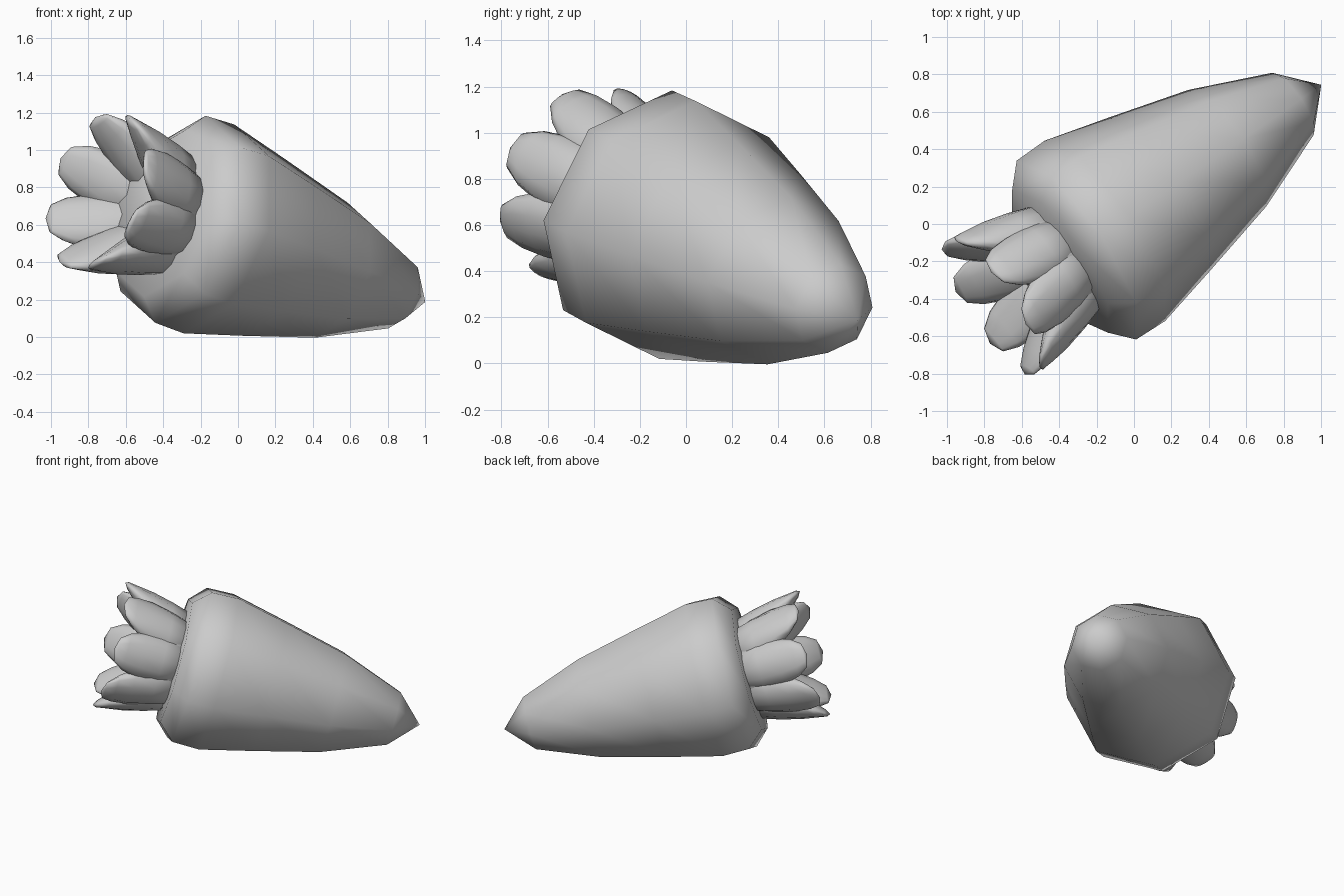
import bpy
import bmesh
import math
from mathutils import Vector

cube = bpy.data.objects.get("Cube")
if cube:
    bpy.data.objects.remove(cube, do_unlink=True)

# Root frame: the axis runs from the leafy end down to the tip
CENTRE = Vector((-0.22, -0.08, 0.60))
AXIS = Vector((0.80, 0.54, -0.27)).normalized()
SIDE = Vector((0, 0, 1)).cross(AXIS).normalized()
UP = AXIS.cross(SIDE)

grey = bpy.data.materials.new("light_grey")
grey.use_nodes = True
grey.diffuse_color = (0.6, 0.6, 0.6, 1)
shader = grey.node_tree.nodes["Principled BSDF"]
shader.inputs["Base Color"].default_value = grey.diffuse_color
shader.inputs["Roughness"].default_value = 0.8


def radial(angle):
    return SIDE * math.cos(angle) + UP * math.sin(angle)


def axis_rings(profile, sides, turn):
    """Rings around the root axis from (distance along axis, radius) pairs."""
    return [[CENTRE + AXIS * t + radial(turn + math.tau * i / sides) * r
             for i in range(sides)] for t, r in profile]


def loft(name, rings, start, end):
    """Skin a list of point rings and close both ends with a pole."""
    bm = bmesh.new()
    loops = [[bm.verts.new(p) for p in ring] for ring in rings]
    n = len(loops[0])
    for a, b in zip(loops, loops[1:]):
        for i in range(n):
            j = (i + 1) % n
            bm.faces.new((a[i], a[j], b[j], b[i]))
    for loop, point in ((loops[0], start), (loops[-1], end)):
        pole = bm.verts.new(point)
        for i in range(n):
            bm.faces.new((loop[i], loop[(i + 1) % n], pole))
    bmesh.ops.recalc_face_normals(bm, faces=bm.faces)
    for face in bm.faces:
        face.smooth = True
    mesh = bpy.data.meshes.new(name)
    bm.to_mesh(mesh)
    bm.free()
    mesh.materials.append(grey)
    bpy.context.collection.objects.link(bpy.data.objects.new(name, mesh))


# Root: eight-sided taper
root_profile = [(-0.22, 0.46), (-0.11, 0.575), (0.08, 0.58),
                (0.45, 0.49), (0.90, 0.375), (1.34, 0.20)]
loft("root", axis_rings(root_profile, 8, math.radians(1)),
     CENTRE - AXIS * 0.25, CENTRE + AXIS * 1.53)

# Crown: shallow cup that joins the leaves at their bases
crown_profile = [(-0.18, 0.31), (-0.33, 0.345), (-0.44, 0.34)]
loft("leaf_crown", axis_rings(crown_profile, 16, 0),
     CENTRE - AXIS * 0.15, CENTRE - AXIS * 0.36)

# Leaves: (distance along axis, distance from axis, half width, half thickness)
leaf_profile = [(-0.18, 0.18, 0.15, 0.16), (-0.33, 0.235, 0.175, 0.15),
                (-0.48, 0.32, 0.16, 0.10), (-0.59, 0.38, 0.13, 0.055),
                (-0.66, 0.42, 0.085, 0.025)]
for k in range(8):
    angle = math.radians(24 + 45 * k)
    out = radial(angle)
    across = radial(angle + math.pi / 2)
    rings = []
    for t, r, width, thick in leaf_profile:
        mid = CENTRE + AXIS * t + out * r
        rings.append([mid + across * width * math.cos(s) + out * thick * math.sin(s)
                      for s in (math.tau * i / 12 for i in range(12))])
    loft(f"leaf_{k + 1}", rings, CENTRE - AXIS * 0.15 + out * 0.18,
         CENTRE - AXIS * 0.685 + out * 0.435)
